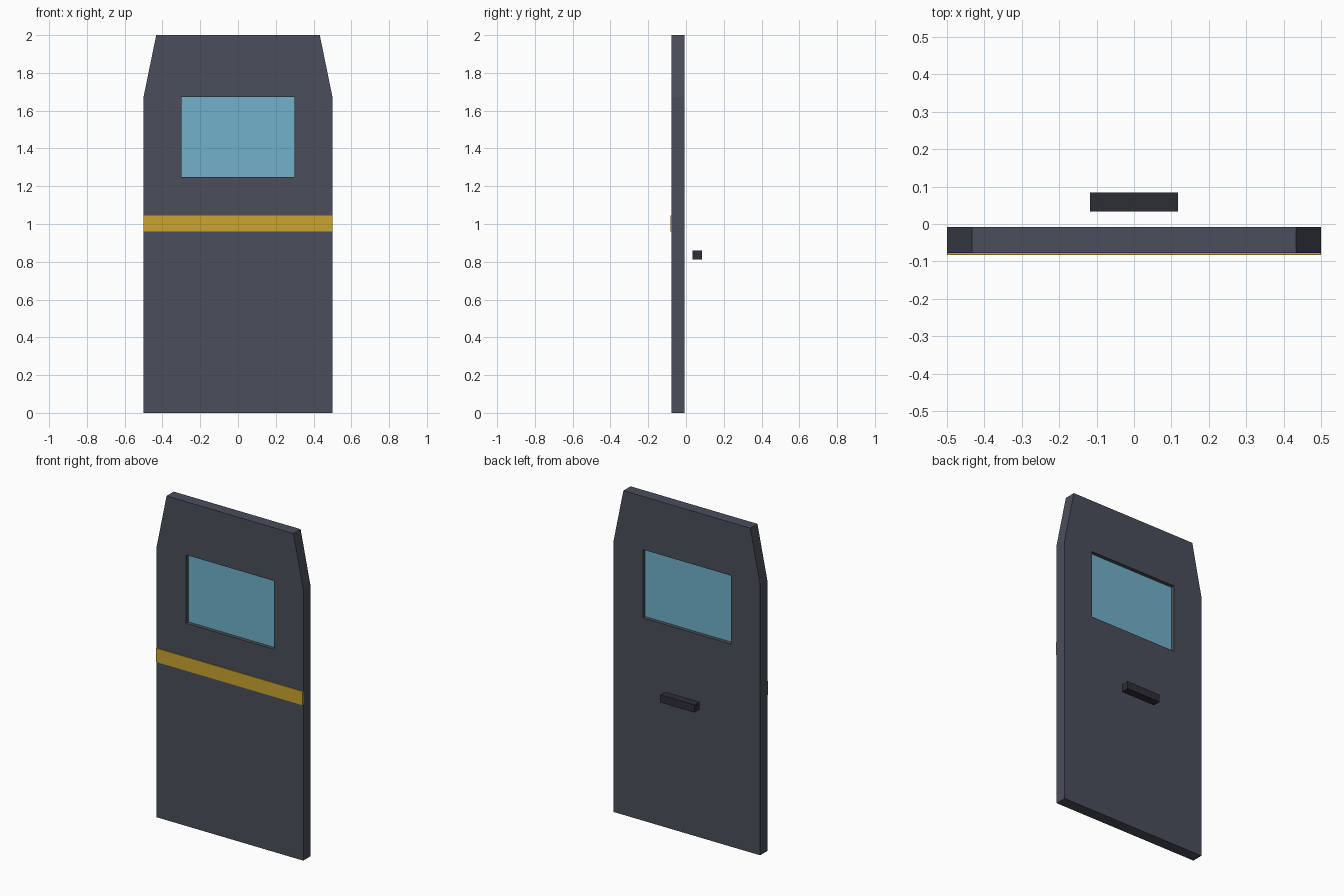
import bpy
import bmesh

if "Cube" in bpy.data.objects:
    bpy.data.objects.remove(bpy.data.objects["Cube"])


def material(name, color):
    mat = bpy.data.materials.new(name)
    mat.use_nodes = True
    mat.diffuse_color = (*color, 1)
    mat.node_tree.nodes["Principled BSDF"].inputs["Base Color"].default_value = (*color, 1)
    return mat


def add_object(name, bm, mat):
    bmesh.ops.recalc_face_normals(bm, faces=bm.faces)
    mesh = bpy.data.meshes.new(name)
    bm.to_mesh(mesh)
    bm.free()
    mesh.materials.append(mat)
    obj = bpy.data.objects.new(name, mesh)
    bpy.context.collection.objects.link(obj)
    return obj


def box(name, half_x, y0, y1, z0, z1, mat):
    bm = bmesh.new()
    bmesh.ops.create_cube(bm, size=1)
    for v in bm.verts:
        v.co = (half_x * 2 * v.co.x,
                y0 if v.co.y < 0 else y1,
                z0 if v.co.z < 0 else z1)
    return add_object(name, bm, mat)


slate = material("slate grey", (0.07, 0.076, 0.105))
glass = material("pale blue glass", (0.16, 0.44, 0.60))
yellow = material("mustard yellow", (0.59, 0.37, 0.03))
dark = material("dark grey", (0.027, 0.027, 0.037))

FRONT, BACK = -0.078, -0.008
WIN_X, WIN_LOW, WIN_HIGH = 0.3, 1.25, 1.672

# Door panel: mirrored half outline around the window opening
half_outer = [(0.5, 0), (0.5, 1.672), (0.433, 2)]
half_inner = [(WIN_X, WIN_LOW), (WIN_X, WIN_HIGH)]


def mirrored(half):
    return half + [(-x, z) for x, z in reversed(half)]


bm = bmesh.new()
edges = []
for loop in (mirrored(half_outer), mirrored(half_inner)):
    verts = [bm.verts.new((x, FRONT, z)) for x, z in loop]
    edges += [bm.edges.new((verts[i - 1], verts[i])) for i in range(len(verts))]
bmesh.ops.triangle_fill(bm, edges=edges, use_beauty=True)
extruded = bmesh.ops.extrude_face_region(bm, geom=bm.faces[:], use_keep_orig=True)
moved = [g for g in extruded["geom"] if isinstance(g, bmesh.types.BMVert)]
bmesh.ops.translate(bm, verts=moved, vec=(0, BACK - FRONT, 0))
add_object("door_panel", bm, slate)

# Window pane recessed on both sides
box("window_pane", WIN_X, -0.055, -0.031, WIN_LOW, WIN_HIGH, glass)

# Painted band across the front
box("front_stripe", 0.5, -0.083, FRONT, 0.96, 1.045, yellow)

# Grab handle standing off the back
box("door_handle", 0.117, 0.034, 0.084, 0.813, 0.86, dark)
